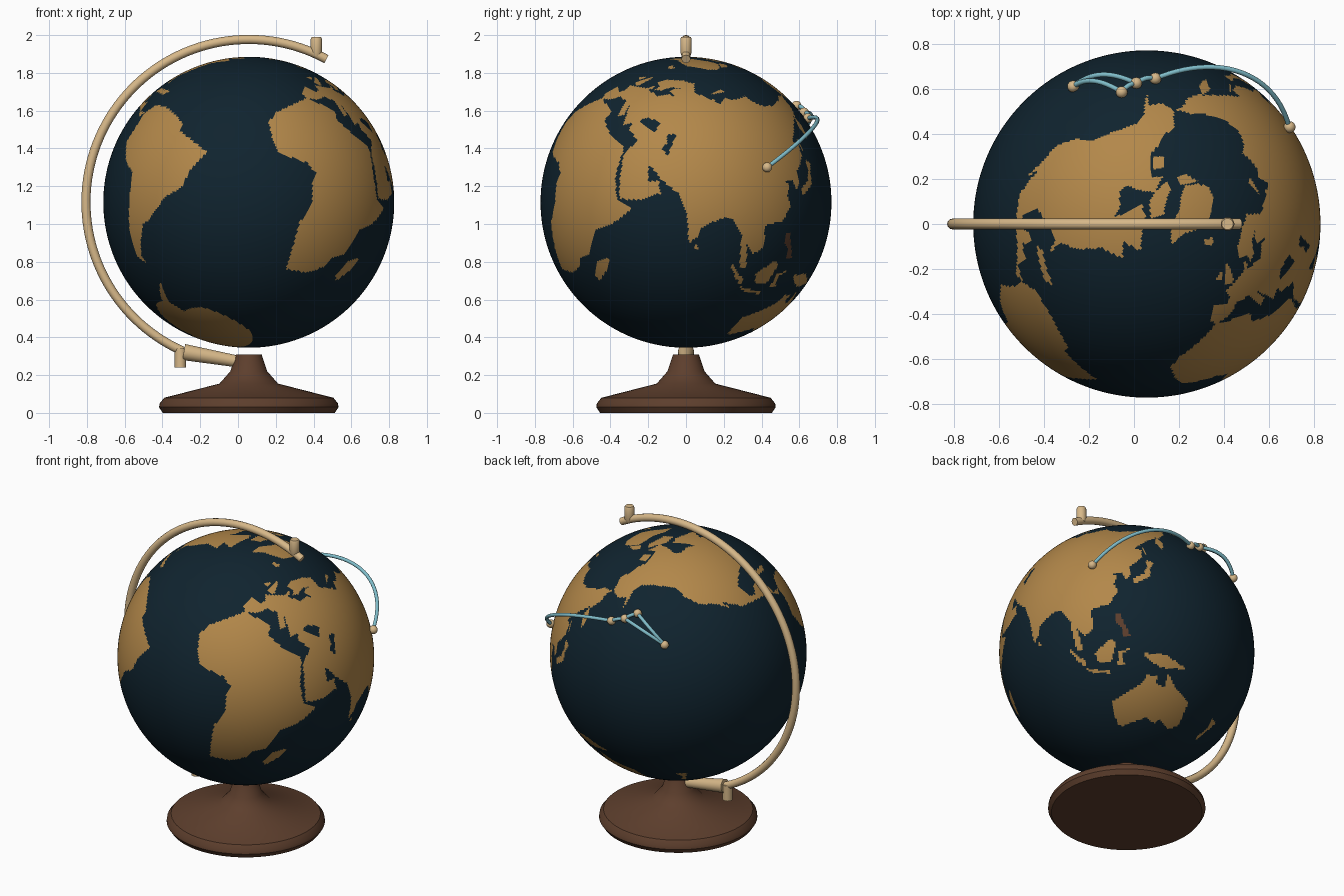
import bpy, bmesh, math
from mathutils import Vector

if "Cube" in bpy.data.objects:
    bpy.data.objects.remove(bpy.data.objects["Cube"])

C = Vector((0.057, 0, 1.115))      # globe centre
R = 0.77                           # globe radius


def material(name, rgb):
    m = bpy.data.materials.new(name)
    m.diffuse_color = (*rgb, 1)
    m.use_nodes = True
    m.node_tree.nodes["Principled BSDF"].inputs["Base Color"].default_value = m.diffuse_color
    return m


OCEAN = material("ocean_navy", (0.005, 0.017, 0.028))
LAND = material("land_ochre", (0.45, 0.245, 0.068))
WOOD = material("dark_wood", (0.11, 0.049, 0.026))
BRASS = material("pale_brass", (0.68, 0.48, 0.25))
BLUE = material("route_blue", (0.21, 0.50, 0.58))


def mesh_object(name, verts, faces, mats):
    me = bpy.data.meshes.new(name)
    me.from_pydata(verts, [], faces)
    ob = bpy.data.objects.new(name, me)
    bpy.context.collection.objects.link(ob)
    for m in mats:
        me.materials.append(m)
    return ob


def smooth(ob):
    bpy.ops.object.select_all(action='DESELECT')
    ob.select_set(True)
    bpy.context.view_layer.objects.active = ob
    bpy.ops.object.shade_smooth_by_angle(angle=math.radians(35))


def tube(name, points, radius, mat):
    cu = bpy.data.curves.new(name, 'CURVE')
    cu.dimensions = '3D'
    cu.bevel_depth, cu.bevel_resolution, cu.use_fill_caps = radius, 4, True
    sp = cu.splines.new('POLY')
    sp.points.add(len(points) - 1)
    for p, q in zip(sp.points, points):
        p.co = (*q, 1)
    ob = bpy.data.objects.new(name, cu)
    bpy.context.collection.objects.link(ob)
    bpy.ops.object.select_all(action='DESELECT')
    ob.select_set(True)
    bpy.context.view_layer.objects.active = ob
    bpy.ops.object.convert(target='MESH')
    ob = bpy.context.object
    ob.data.materials.clear()
    ob.data.materials.append(mat)
    smooth(ob)


def lathe(name, profile, mat, origin=(0, 0, 0), axis=(0, 0, 1), n=32):
    """Turn (radius, height) points about an axis, with flat caps."""
    rot = Vector((0, 0, 1)).rotation_difference(Vector(axis))
    verts = [Vector(origin) + rot @ Vector((r * math.cos(2 * math.pi * i / n),
             r * math.sin(2 * math.pi * i / n), z)) for r, z in profile for i in range(n)]
    faces = [(k * n + i, k * n + (i + 1) % n, (k + 1) * n + (i + 1) % n, (k + 1) * n + i)
             for k in range(len(profile) - 1) for i in range(n)]
    faces += [tuple(reversed(range(n))), tuple(range(len(verts) - n, len(verts)))]
    smooth(mesh_object(name, verts, faces, [mat]))


# --- map grid: land outlines in (longitude, latitude) degrees fill cells ---
NLON, NLAT = 400, 200
cells = [[0] * NLON for _ in range(NLAT)]


def fill(pts, value=1):
    lats = [p[1] for p in pts]
    for j in range(NLAT):
        lat = (j + 0.5) * 180 / NLAT - 90
        if not min(lats) <= lat <= max(lats):
            continue
        xs = sorted(a[0] + (lat - a[1]) * (b[0] - a[0]) / (b[1] - a[1])
                    for a, b in zip(pts, pts[1:] + pts[:1]) if (a[1] > lat) != (b[1] > lat))
        for x0, x1 in zip(xs[::2], xs[1::2]):
            for i in range(NLON):
                if x0 <= (i + 0.5) * 360 / NLON - 180 <= x1:
                    cells[j][i] = value


# Africa and Madagascar
fill([(-17, 15), (-16, 21), (-10, 30), (-6, 36), (10, 37), (11, 33), (20, 31), (32, 31),
      (34, 28), (37, 20), (43, 12), (51, 12), (47, 4), (40, -4), (40, -15), (35, -20),
      (35, -25), (30, -31), (20, -35), (17, -30), (12, -17), (13, -8), (9, 0), (9, 4),
      (4, 6), (-8, 4), (-13, 9)])
fill([(49, -12), (50, -16), (47, -25), (44, -24), (44, -17)])
# South America
fill([(-72, 12), (-62, 10), (-51, 4), (-50, 0), (-35, -6), (-39, -14), (-41, -22), (-48, -27),
      (-57, -37), (-62, -39), (-65, -45), (-69, -52), (-66, -55), (-74, -52), (-74, -42),
      (-71, -30), (-70, -18), (-76, -14), (-81, -5), (-78, 2), (-77, 8)])
# North America
fill([(-168, 66), (-156, 71), (-128, 70), (-115, 68), (-96, 68), (-94, 72), (-82, 68), (-87, 64),
      (-94, 60), (-92, 57), (-82, 55), (-79, 51), (-78, 62), (-70, 61), (-65, 58), (-56, 52),
      (-66, 50), (-60, 46), (-70, 43), (-75, 36), (-81, 31), (-80, 25), (-83, 30), (-90, 29),
      (-97, 27), (-97, 20), (-94, 18), (-90, 21), (-87, 21), (-88, 16), (-83, 15), (-83, 10),
      (-77, 9), (-80, 7), (-87, 13), (-95, 16), (-105, 20), (-112, 29), (-110, 23), (-115, 30),
      (-121, 35), (-124, 42), (-123, 48), (-132, 56), (-140, 60), (-150, 60), (-163, 55),
      (-157, 59), (-165, 61)])
# Greenland and the Arctic islands
fill([(-73, 78), (-60, 82), (-33, 83), (-18, 80), (-22, 71), (-40, 65), (-44, 60), (-52, 65),
      (-55, 71), (-68, 76)])
fill([(-88, 73), (-78, 73), (-62, 66), (-66, 62), (-78, 65)])
fill([(-117, 73), (-105, 73), (-102, 69), (-116, 69)])
fill([(-90, 80), (-65, 82.5), (-78, 76), (-90, 77)])
fill([(52, 71), (57, 76), (68, 77), (57, 73)])
# Europe
fill([(-9, 37), (-9, 43), (-2, 43), (-1, 46), (-4, 48), (2, 51), (8, 54), (8, 57), (11, 56),
      (10, 54), (20, 55), (24, 59), (30, 60), (22, 60), (22, 63), (25, 65), (18, 62), (17, 58),
      (13, 56), (11, 59), (6, 58), (5, 62), (14, 68), (25, 71), (40, 67), (34, 66), (44, 68),
      (60, 69), (60, 38), (36, 36), (28, 37), (26, 40), (23, 37), (20, 40), (13, 45), (18, 40),
      (16, 38), (10, 44), (3, 43), (0, 39), (-5, 36)])
# Asia
fill([(60, 69), (68, 68), (70, 73), (80, 73), (104, 77), (113, 74), (130, 71), (160, 70),
      (180, 69), (180, 65), (178, 63), (163, 60), (163, 56), (157, 51), (156, 57), (163, 61),
      (150, 59), (136, 54), (141, 52), (139, 47), (130, 42), (129, 36), (126, 35), (125, 39),
      (118, 39), (122, 37), (120, 33), (122, 29), (117, 23), (108, 21), (109, 12), (105, 9),
      (101, 13), (104, 2), (101, 3), (99, 9), (98, 16), (92, 22), (87, 21), (80, 15), (80, 11),
      (77.5, 8), (73, 18), (70, 21), (66, 25), (57, 27), (50, 30), (48, 30), (52, 24), (56, 26),
      (59, 22), (52, 16), (44, 12.5), (39, 21), (35, 28), (36, 36), (60, 38)])
fill([(-180, 69), (-170, 66), (-180, 65)])
# inland seas
fill([(28, 42), (31, 46), (39, 47), (41, 42), (35, 42)], 0)
fill([(47, 45), (52, 46), (53, 41), (54, 37), (49, 38), (50, 41)], 0)
# northern islands
fill([(-5, 50), (1, 51), (-2, 57), (-5, 58.5), (-4, 54)])
fill([(-10, 52), (-6, 52), (-6, 55), (-9, 54)])
fill([(-24, 65), (-16, 66.5), (-14, 65), (-18, 63.5)])
fill([(130, 32), (135, 33.5), (140, 35), (142, 40), (145, 43), (141, 45), (140, 41), (137, 37),
      (131, 35)])
fill([(142, 46), (143.5, 53), (142, 54)])
fill([(-85, 22), (-82, 23.2), (-70, 19.5), (-73, 18)])
# southeast Asian islands, Australia, New Zealand
fill([(95, 5.5), (104, -2), (105, -6), (100, -1)])
fill([(105, -6), (115, -7.5), (115, -8.8), (106, -7.5)])
fill([(109, 1), (117, 7), (119, 5), (116, -4), (110, -3)])
fill([(119, -5), (122, -5), (121, -1), (125, 1.5), (120, 1)])
fill([(131, -1), (141, -2.5), (151, -10), (143, -9), (138, -8), (133, -4)])
fill([(120, 18), (122, 18), (124, 12), (126, 7), (122, 7), (123, 11), (120, 14)], 2)
fill([(80, 9), (82, 7), (80, 6)])
fill([(114, -22), (122, -18), (129, -15), (132, -11), (137, -12), (136, -15), (140, -17.5),
      (142, -11), (146, -19), (153, -26), (150, -37), (144, -39), (138, -33), (135, -35),
      (131, -31.5), (124, -33), (118, -35), (115, -34)])
fill([(173, -35), (178, -38), (175, -41), (168, -47), (167, -45), (173, -40)])
# Antarctica
fill([(-180, -90), (-180, -78), (-150, -77), (-100, -73), (-75, -73), (-58, -63), (-62, -74),
      (-40, -78), (-10, -71), (50, -66), (90, -66), (135, -66), (165, -71), (165, -78),
      (180, -78), (180, -90)])

# --- globe: tilted sphere whose faces take their colour from the map grid ---
north = Vector((0.386, 0.324, 0.862)).normalized()
prime = Vector((0.305, -0.928, 0.212))
prime = (prime - north * prime.dot(north)).normalized()
east = north.cross(prime)
verts = [C - north * R, C + north * R]
for j in range(1, NLAT):
    la = math.pi * (j / NLAT - 0.5)
    for i in range(NLON):
        lo = 2 * math.pi * i / NLON - math.pi
        verts.append(C + R * (math.cos(la) * (math.cos(lo) * prime + math.sin(lo) * east)
                              + math.sin(la) * north))
faces, index = [], []
for j in range(NLAT):
    for i in range(NLON):
        k = (i + 1) % NLON
        lo, hi = 2 + (j - 1) * NLON, 2 + j * NLON
        if j == 0:
            faces.append((0, hi + k, hi + i))
        elif j == NLAT - 1:
            faces.append((lo + i, lo + k, 1))
        else:
            faces.append((lo + i, lo + k, hi + k, hi + i))
        index.append(cells[j][i])
globe = mesh_object("globe", verts, faces, [OCEAN, LAND, WOOD])
globe.data.polygons.foreach_set("material_index", index)
smooth(globe)

# --- turned wooden base ---
lathe("base", [(0.455, 0), (0.475, 0.03), (0.472, 0.05), (0.448, 0.08), (0.155, 0.155),
               (0.098, 0.22), (0.068, 0.31)], WOOD, origin=(C.x, 0, 0), n=64)

# --- brass arm around the globe, its pins and the bracket to the base ---
angles = [math.radians(61.5 + (246 - 61.5) * t / 72) for t in range(73)]
tube("meridian_arm", [C + 0.862 * Vector((math.cos(a), 0, math.sin(a))) for a in angles],
     0.024, BRASS)
lathe("top_pin", [(0.024, 0), (0.03, 0.02), (0.03, 0.09), (0.025, 0.1)], BRASS, (0.415, 0, 1.89))
lathe("bottom_pin", [(0.03, 0), (0.03, 0.1)], BRASS, (-0.305, 0, 0.24))
a, b = Vector((-0.287, 0, 0.322)), Vector((0.0, 0, 0.272))
lathe("bracket", [(0.043, 0), (0.031, (b - a).length)], BRASS, a, b - a)

# --- route over the ocean: beads joined by raised arcs ---
stops = [Vector(p) - C for p in [(0.69, 0.43, 1.30), (0.095, 0.645, 1.56), (0.01, 0.625, 1.59),
                                 (-0.055, 0.585, 1.626), (-0.27, 0.61, 1.485)]]
for n, p in enumerate(stops):
    bpy.ops.mesh.primitive_uv_sphere_add(segments=24, ring_count=12, radius=0.026, location=C + p)
    bead = bpy.context.object
    bead.name = f"route_bead_{n + 1}"
    bead.data.materials.append(BRASS)
    smooth(bead)
for n, (s, e) in enumerate([(0, 1), (1, 2), (2, 3), (3, 4), (2, 4)]):
    p, q = stops[s], stops[e]
    rise = 0.11 * p.angle(q)
    tube(f"route_arc_{n + 1}", [C + p.normalized().slerp(q.normalized(), t / 24)
         * (0.785 + rise * math.sin(math.pi * t / 24)) for t in range(25)]
         if hasattr(p, "slerp") else [], 0.011, BLUE)
